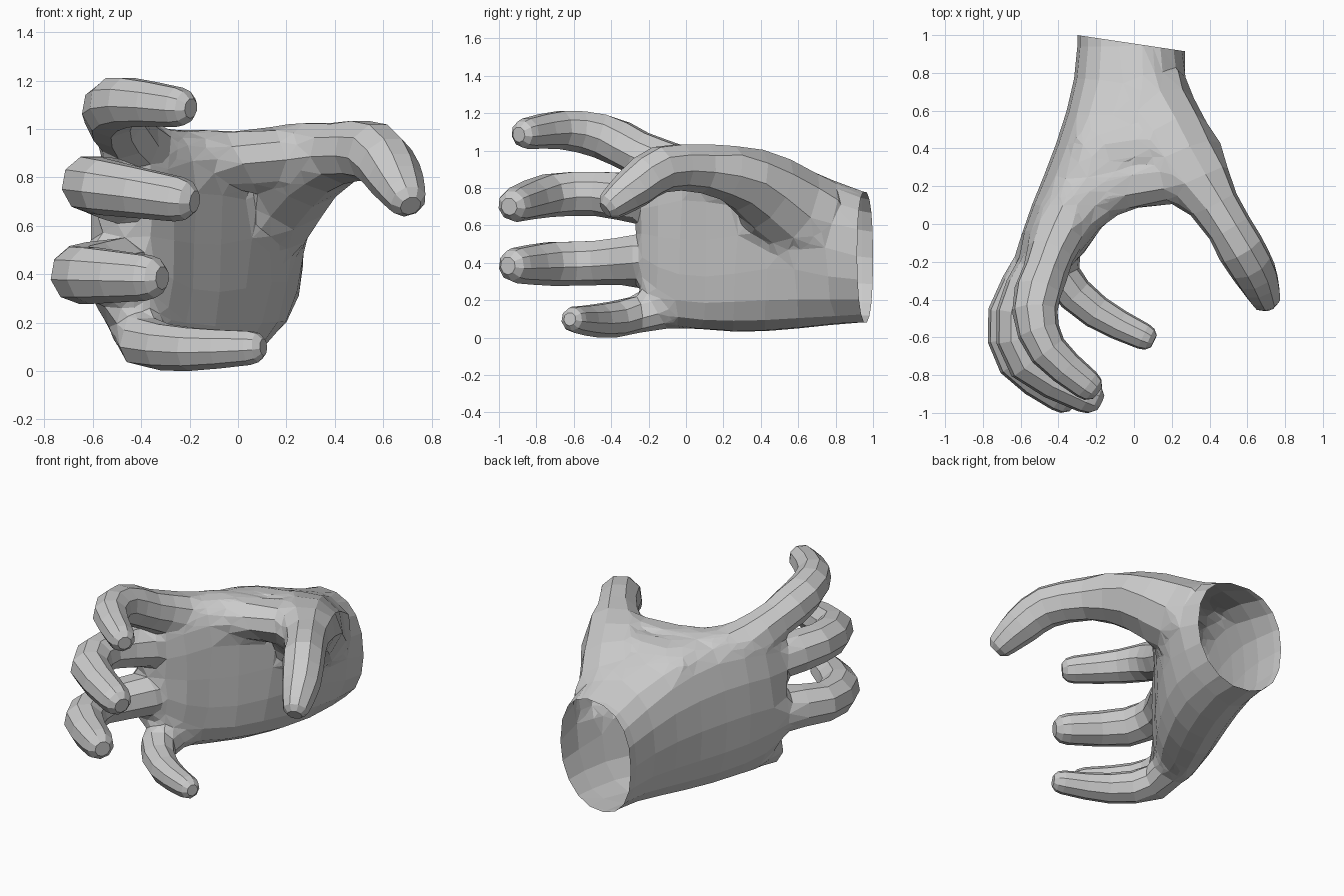
import bpy, bmesh, math
from mathutils import Vector

if "Cube" in bpy.data.objects:
    bpy.data.objects.remove(bpy.data.objects["Cube"])


def catmull(pts, sub=2):
    """Round off a list of (x, y, z, radius) points."""
    p = [Vector(q) for q in pts]
    p = [2 * p[0] - p[1]] + p + [2 * p[-1] - p[-2]]
    out = []
    for i in range(1, len(p) - 2):
        a, b, c, d = p[i - 1:i + 3]
        for k in range(sub):
            t = k / sub
            out.append(0.5 * (2 * b + (c - a) * t + (2 * a - 5 * b + 4 * c - d) * t * t
                              + (3 * b - a - 3 * c + d) * t ** 3))
    return out + [p[-2]]


def loft(name, rings):
    """Closed skin over equal-length rings of points."""
    bm = bmesh.new()
    vs = [[bm.verts.new(p) for p in r] for r in rings]
    n = len(vs[0])
    for a, b in zip(vs, vs[1:]):
        for i in range(n):
            bm.faces.new((a[i], a[(i + 1) % n], b[(i + 1) % n], b[i]))
    bm.faces.new(vs[0][::-1])
    bm.faces.new(vs[-1])
    bmesh.ops.recalc_face_normals(bm, faces=bm.faces)
    me = bpy.data.meshes.new(name)
    bm.to_mesh(me)
    bm.free()
    ob = bpy.data.objects.new(name, me)
    bpy.context.collection.objects.link(ob)
    return ob


def tube(name, pts, sides=9):
    """Finger: round rings along a path with a blunt rounded tip."""
    path = catmull(pts)
    c = [p.to_3d() for p in path]
    r = [p[3] for p in path]
    tan = [(c[min(i + 1, len(c) - 1)] - c[max(i - 1, 0)]).normalized() for i in range(len(c))]
    end, rad, d = c[-1], r[-1], tan[-1]
    for step, k in ((0.5, 0.86), (0.85, 0.5)):
        c.append(end + d * rad * step)
        r.append(rad * k)
        tan.append(d)
    rings = []
    for o, q, t in zip(c, r, tan):
        u = (Vector((0, 0, 1)) - t * t.z).normalized()
        v = t.cross(u)
        rings.append([o + q * (u * math.cos(a) + v * math.sin(a))
                      for a in (2 * math.pi * (i + 0.5) / sides for i in range(sides))])
    return loft(name, rings)


# palm and wrist: sections (y, back x, palm x, bottom z, top z)
sections = [(1.08, -.30, .25, .08, .76), (.94, -.30, .265, .08, .79), (.77, -.32, .29, .05, .86),
            (.6, -.36, .28, .035, .92), (.42, -.42, .21, .015, .97), (.25, -.485, .10, .01, 1.0),
            (.1, -.55, -.01, .03, 1.01), (-.04, -.605, -.14, .06, .99),
            (-.16, -.625, -.25, .14, .94), (-.25, -.59, -.34, .26, .87)]


def section(y, x0, x1, z0, z1, sides=18):
    ring = []
    for i in range(sides):
        a = 2 * math.pi * i / sides
        co, si = math.cos(a), math.sin(a)
        e = 0.85 if y > .7 else 0.72
        if co > 0 and si < 0 and y > .2:      # rounder heel of the hand
            e = 1.0
        x = (x0 + x1) / 2 + (x1 - x0) / 2 * math.copysign(abs(co) ** e, co)
        if co > 0 and -.1 < y < .65:          # hollow of the palm
            x -= .06 * max(0, 1 - (si / .75) ** 2)
        ring.append((x, y, (z0 + z1) / 2 + (z1 - z0) / 2 * math.copysign(abs(si) ** e, si)))
    return ring


hand = loft("hand", [section(*s) for s in sections])

# thumb, webs and fingers
digits = {
    "thumb": [(.02, .82, .57, .18), (.14, .56, .71, .25), (.275, .33, .86, .21),
              (.43, .09, .91, .135), (.565, -.13, .905, .128), (.645, -.27, .81, .117),
              (.69, -.375, .73, .09)],
    "thumb_web": [(-.36, .13, .87, .13), (.02, .21, .88, .135), (.31, .27, .89, .14)],
    "palm_web": [(-.30, .36, .84, .13), (.02, .41, .85, .15), (.26, .44, .83, .15)],
    "index_finger": [(-.31, .11, .86, .14), (-.40, -.05, .91, .15), (-.475, -.25, .995, .13),
                     (-.525, -.46, 1.085, .122), (-.455, -.67, 1.115, .105), (-.25, -.85, 1.095, .084)],
    "middle_finger": [(-.40, 0, .72, .14), (-.49, -.23, .745, .138), (-.61, -.48, .775, .122),
                      (-.56, -.73, .765, .118), (-.25, -.91, .715, .095)],
    "ring_finger": [(-.40, 0, .46, .14), (-.50, -.22, .425, .138), (-.655, -.48, .405, .122),
                    (-.61, -.72, .40, .12), (-.38, -.905, .39, .097)],
    "little_finger": [(-.34, .12, .21, .13), (-.38, -.06, .18, .135), (-.39, -.27, .12, .107),
                      (-.20, -.465, .095, .092), (.05, -.595, .1, .072)],
}
bpy.context.view_layer.objects.active = hand
for name, pts in digits.items():
    part = tube(name, pts)
    m = hand.modifiers.new(name, 'BOOLEAN')
    m.operation = 'UNION'
    m.solver = 'EXACT'
    m.object = part
    bpy.ops.object.modifier_apply(modifier=m.name)
    bpy.data.objects.remove(part)

# open the wrist and soften where the digits meet the palm
bm = bmesh.new()
bm.from_mesh(hand.data)
bmesh.ops.bisect_plane(bm, geom=bm.verts[:] + bm.edges[:] + bm.faces[:], dist=1e-5,
                       plane_co=(0, .955, 0), plane_no=(.15, 1, 0), clear_outer=True)
bmesh.ops.remove_doubles(bm, verts=bm.verts, dist=.02)
bmesh.ops.triangulate(bm, faces=[f for f in bm.faces if len(f.verts) > 4])
for _ in range(3):
    bmesh.ops.smooth_vert(bm, verts=[v for v in bm.verts if -.28 < v.co.y < .8 and v.co.x < .42],
                          factor=.4, use_axis_x=True, use_axis_y=True, use_axis_z=True)
bmesh.ops.recalc_face_normals(bm, faces=bm.faces)
low = min(v.co.z for v in bm.verts)
bmesh.ops.translate(bm, verts=bm.verts, vec=(0, 0, -low))
bm.to_mesh(hand.data)
bm.free()
